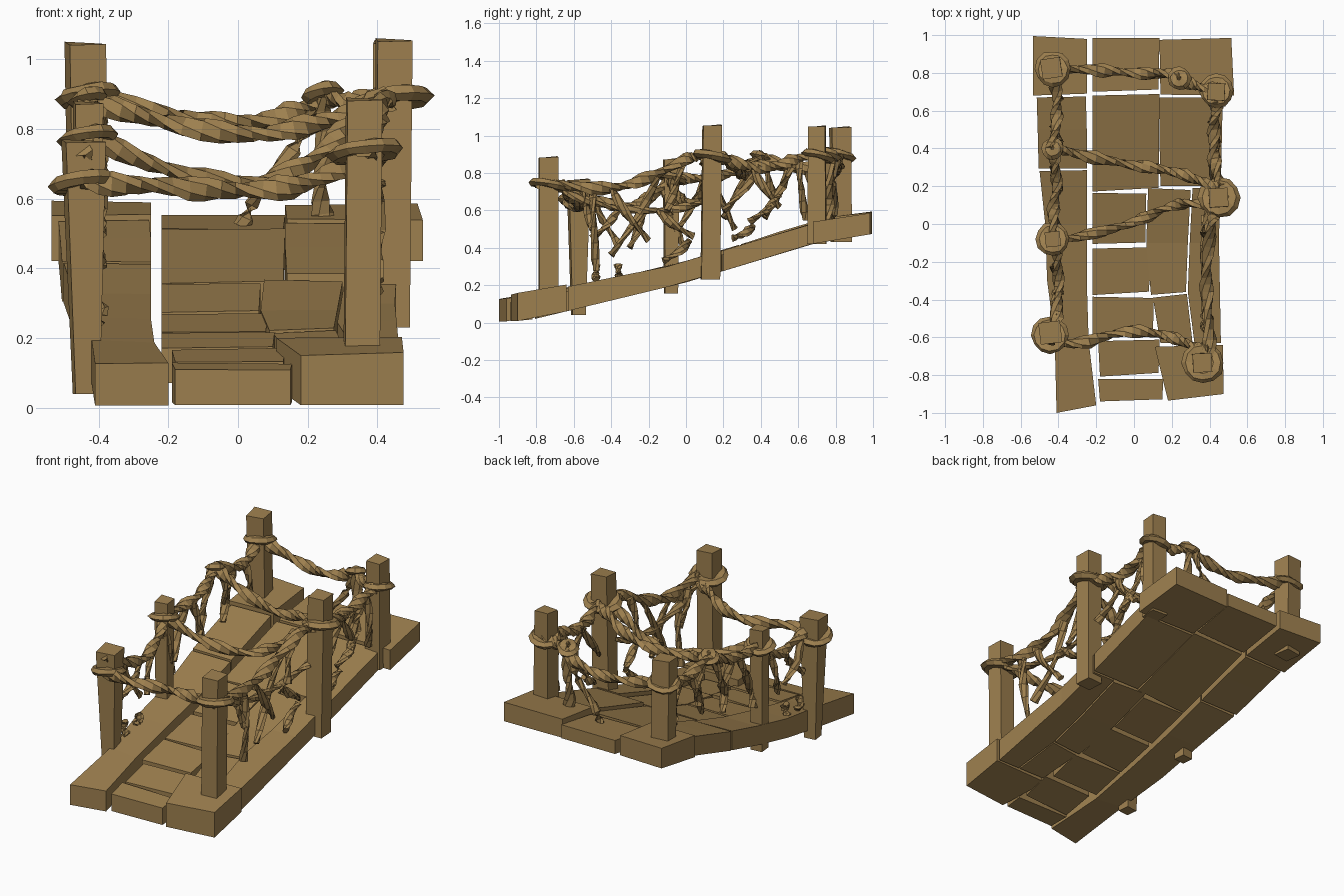
import bpy, math, random
from mathutils import Vector
random.seed(4)

wood = bpy.data.materials.new("weathered brown")
wood.diffuse_color = (0.34, 0.215, 0.078, 1)


def make(name, verts, faces):
    me = bpy.data.meshes.new(name)
    me.from_pydata([tuple(v) for v in verts], [], faces)
    me.materials.append(wood)
    ob = bpy.data.objects.new(name, me)
    bpy.context.collection.objects.link(ob)
    return ob


def lerp_table(t, y):
    for (a, b), (c, d) in zip(t, t[1:]):
        if y <= c:
            return b + (d - b) * (y - a) / (c - a)
    return t[-1][1]


# sloping deck profile, seen from the side
TOP = [(-1.05, .115), (-.9, .135), (-.6, .19), (-.1, .295), (.1, .355), (.67, .53), (1, .575)]
BOT = [(-1.05, .005), (-.85, .01), (-.6, .07), (0, .215), (.67, .42), (1, .475)]


def sweep(name, rings, closed=False):
    n, k = len(rings[0]), len(rings)
    verts = [v for r in rings for v in r]
    faces = []
    for i in range(k if closed else k - 1):
        for j in range(n):
            a, b = i * n, ((i + 1) % k) * n
            faces.append((a + j, a + (j + 1) % n, b + (j + 1) % n, b + j))
    if not closed:
        faces += [tuple(range(n))[::-1], tuple((k - 1) * n + j for j in range(n))]
    return make(name, verts, faces)


# plank: rows are (left x, left y, right x, right y) running front to back
def plank(name, rows, dz=0.0):
    rings = []
    for xl, yl, xr, yr in rows:
        j = random.uniform(-.005, .005)
        rings.append([(xl, yl, lerp_table(BOT, yl)), (xr, yr, lerp_table(BOT, yr)),
                      (xr, yr, lerp_table(TOP, yr) + dz + j), (xl, yl, lerp_table(TOP, yl) + dz)])
    sweep(name, rings)


# left boards
plank("left_board_front", [(-.41, -1, -.2, -.96), (-.42, -.6, -.24, -.62), (-.46, -.3, -.25, -.3),
                           (-.47, 0, -.25, 0), (-.5, .28, -.25, .285)], .005)
plank("left_board_middle", [(-.505, .295, -.25, .295), (-.51, .5, -.25, .5), (-.515, .67, -.255, .675)], .005)
plank("left_board_back", [(-.535, .68, -.25, .69), (-.535, .995, -.25, .98)], .02)
# middle boards
for i, (y0, y1, x1) in enumerate([(-.94, -.82, .15), (-.8, -.62, .13), (-.6, -.385, .1), (-.37, -.13, .08),
                                  (-.11, .165, .06), (.18, .68, .13), (.7, .985, .13)]):
    s = random.uniform(-.01, .01)
    plank("middle_board_%d" % i, [(-.22 + .04 * (y0 < -.7), y0 + s, x1, y0 + .012),
                                  (-.22 + .03 * (y0 < -.7), y1, x1 + .005, y1 - s)], -.02)
# inner right boards
plank("inner_right_board_front", [(.14, -.63, .31, -.63), (.1, -.39, .28, -.37)], -.02)
plank("inner_right_board_middle", [(.09, -.375, .275, -.36), (.065, -.1, .285, -.1), (.075, .19, .3, .18)], -.015)
# outer right boards
plank("right_board_front", [(.18, -.935, .475, -.9), (.11, -.65, .47, -.64)], .02)
plank("right_board_side", [(.32, -.63, .46, -.63), (.285, -.36, .455, -.36), (.295, -.1, .45, -.1),
                           (.31, .19, .455, .19)], .005)
plank("right_board_middle", [(.14, .2, .46, .2), (.135, .45, .465, .45), (.135, .67, .47, .67)], 0)
plank("right_board_back", [(.14, .685, .53, .68), (.135, .975, .515, .985)], .01)


# square posts: base point, top point, base width, top width, turn
def post(name, b, t, wb, wt, turn):
    rings = []
    for f in (0, .35, .75, 1):
        c = Vector(b).lerp(Vector(t), f)
        r = (wb + (wt - wb) * f) * .707
        rings.append([c + Vector((r * math.cos(turn + math.pi * (.25 + .5 * k)),
                                  r * math.sin(turn + math.pi * (.25 + .5 * k)),
                                  .006 * math.sin(k * 2) * (f == 1))) for k in range(4)])
    sweep(name, rings)


post("front_right_post", (.355, -.735, .16), (.362, -.735, .885), .10, .10, .05)
post("front_left_post", (-.435, -.575, .04), (-.443, -.575, .765), .07, .115, .12)
post("middle_right_post", (.44, .13, .23), (.448, .14, 1.055), .10, .10, .06)
post("middle_left_post", (-.43, -.08, .155), (-.43, -.08, .875), .07, .08, .1)
post("back_left_post", (-.43, .83, .43), (-.438, .825, 1.045), .10, .105, .15)
post("back_right_post", (.435, .7, .42), (.435, .7, 1.05), .10, .09, -.05)


# twisted rope through control points, smoothed then swept with a lumpy section
def rope(name, pts, r=.03, steps=5, closed=False, twist=.55):
    P = [Vector(p) for p in pts]
    n = len(P)
    path = []
    for i in range(n if closed else n - 1):
        g = (lambda k: P[k % n]) if closed else (lambda k: P[min(max(k, 0), n - 1)])
        a, b, c, d = g(i - 1), g(i), g(i + 1), g(i + 2)
        for s in range(steps):
            t = s / steps
            path.append(.5 * (2 * b + (c - a) * t + (2 * a - 5 * b + 4 * c - d) * t * t
                              + (3 * b - a - 3 * c + d) * t ** 3))
    if not closed:
        path.append(P[-1])
    rings, m = [], len(path)
    for i, p in enumerate(path):
        q0, q1 = (path[i - 1], path[(i + 1) % m]) if closed else (path[max(i - 1, 0)], path[min(i + 1, m - 1)])
        d = (q1 - q0).normalized()
        u = d.cross(Vector((0, 0, 1)) if abs(d.z) < .9 else Vector((1, 0, 0))).normalized()
        v = d.cross(u)
        ring = []
        for k in range(6):
            ang = k * math.pi / 3
            e = Vector((math.cos(ang) * 1.2, math.sin(ang) * .72))
            w = 0 if closed else i * twist
            x = e.x * math.cos(w) - e.y * math.sin(w)
            y = e.x * math.sin(w) + e.y * math.cos(w)
            ring.append(p + (u * x + v * y) * r * random.uniform(.85, 1.12))
        rings.append(ring)
    return sweep(name, rings, closed)


# rope wraps tied around the posts
def wrap(name, x, y, z, rad, r=.03, tilt=.02):
    rope(name, [(x + rad * math.cos(a), y + rad * math.sin(a), z + tilt * math.cos(a + 1))
                for a in (k * math.pi / 3 for k in range(6))], r, 2, True)


wrap("front_right_knot", .365, -.735, .735, .075, .032)
wrap("front_left_knot", -.445, -.59, .645, .065, .03)
wrap("middle_right_knot", .45, .14, .885, .07, .035)
wrap("middle_left_knot", -.43, -.08, .775, .055, .03)
wrap("back_left_knot", -.43, .82, .895, .06, .03)
wrap("back_right_knot", .435, .705, .89, .055, .03)
wrap("left_rail_knot", -.43, .4, .885, .022, .03)
wrap("back_rail_knot", .24, .77, .9, .025, .032)

# cross ropes between both sides
rope("front_cross_rope", [(-.45, -.62, .65), (-.28, -.63, .64), (-.05, -.57, .625), (.15, -.585, .635), (.3, -.64, .69), (.4, -.67, .735)], .031)
rope("middle_cross_rope", [(-.44, -.09, .79), (-.25, -.06, .70), (0, .01, .64), (.18, .09, .69), (.3, .11, .79), (.44, .1, .88)], .028)
rope("far_cross_rope", [(-.42, .4, .88), (-.25, .36, .83), (0, .31, .785), (.2, .28, .81), (.35, .23, .86), (.45, .19, .89)], .03)
rope("back_cross_rope", [(-.42, .82, .89), (-.2, .815, .84), (0, .8, .815), (.17, .8, .85), (.25, .77, .89), (.33, .73, .88), (.44, .72, .9)], .03)

# side rails
rope("right_rail_front", [(.36, -.8, .74), (.4, -.66, .735), (.385, -.4, .72), (.385, -.2, .775), (.41, 0, .875), (.43, .06, .89)], .032)
rope("right_rail_back", [(.46, .2, .88), (.43, .32, .84), (.42, .45, .835), (.43, .58, .87), (.44, .66, .9)], .032)
rope("right_lower_rail", [(.385, -.66, .7), (.38, -.45, .63), (.37, -.2, .6), (.38, 0, .62), (.42, .12, .66)], .02)
rope("left_rail_front", [(-.45, -.63, .74), (-.41, -.5, .67), (-.4, -.33, .62), (-.41, -.18, .68), (-.42, -.08, .78)], .03)
rope("left_rail_middle", [(-.42, -.08, .78), (-.43, .05, .77), (-.41, .2, .79), (-.42, .32, .84), (-.43, .4, .89)], .03)
rope("left_rail_back", [(-.43, .4, .89), (-.41, .55, .83), (-.41, .68, .83), (-.43, .8, .9)], .03)


# slanting hanger ropes: (y, z) at the rail, (y, z) at the lower end
def hangers(side, x, items):
    for i, (y0, z0, y1, z1) in enumerate(items):
        s = .015 if i % 2 else -.015
        rope("%s_hanger_%d" % (side, i), [(x, y0, z0), (x + s, y0 * .6 + y1 * .4, z0 * .55 + z1 * .45 - .01),
                                          (x - s, y1, z1)], .021, 3, twist=.7)


hangers("right", .385, [(-.56, .74, -.5, .5), (-.5, .72, -.48, .28), (-.15, .78, -.4, .36),
                        (-.4, .72, -.2, .44), (-.02, .86, -.1, .6), (-.15, .6, .04, .46), (.02, .44, -.12, .33)])
hangers("right_back", .425, [(.4, .84, .2, .6), (.36, .82, .5, .62), (.58, .87, .42, .58),
                             (.6, .86, .64, .55), (.36, .52, .25, .45), (.5, .68, .34, .54)])
hangers("left", -.41, [(-.5, .67, -.36, .42), (-.35, .62, -.5, .45), (-.2, .67, -.3, .4), (-.12, .72, -.02, .42),
                       (.1, .78, -.04, .5), (.15, .78, .26, .5), (.34, .86, .2, .56), (.42, .88, .48, .62),
                       (.55, .83, .42, .56), (.64, .83, .72, .6), (-.48, .31, -.48, .23), (-.36, .31, -.36, .24)])
# loose rope hanging from the back rail
rope("back_hanging_rope", [(.24, .77, .89), (.25, .765, .74), (.235, .76, .63), (.245, .76, .53)], .028, 3)
rope("back_slanted_rope", [(.22, .79, .87), (.16, .79, .74), (.06, .79, .62), (.01, .79, .52)], .022, 3)
